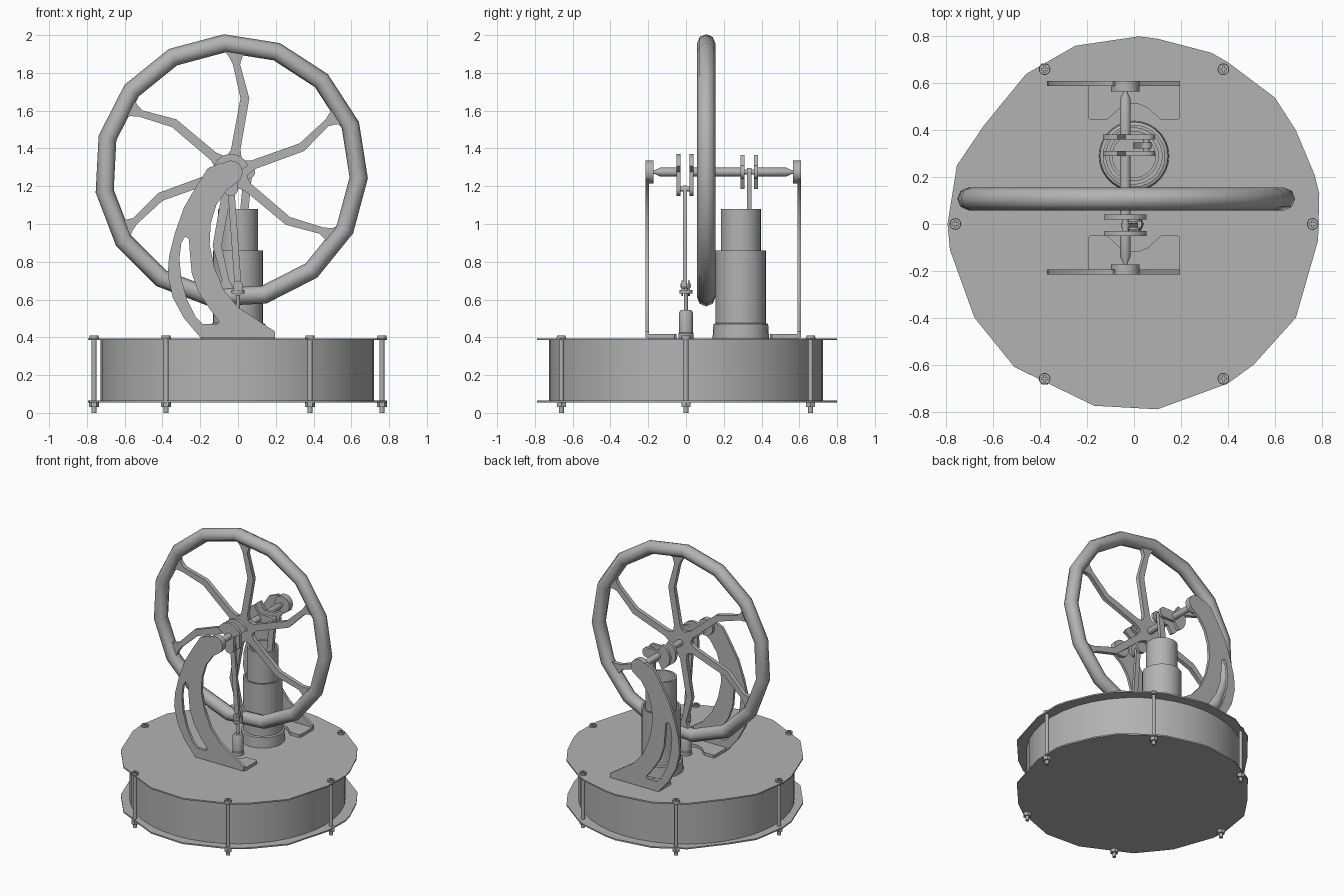
import bpy, bmesh
from math import pi, sin, cos, radians, atan2
from mathutils import Vector, Matrix

old = bpy.data.objects.get("Cube")
if old:
    bpy.data.objects.remove(old, do_unlink=True)

GREY = (0.45, 0.45, 0.45, 1)
metal = bpy.data.materials.new("grey metal")
metal.use_nodes = True
metal.diffuse_color = GREY
metal.node_tree.nodes["Principled BSDF"].inputs["Base Color"].default_value = GREY

SHAFT_X, SHAFT_Z = -0.037, 1.275
UPRIGHT = (pi / 2, 0, 0)      # lays a flat outline in the xz plane
MID_Y = 0.197                 # symmetry plane of the two stands


def finish(obj, angle=35):
    obj.data.materials.clear()
    obj.data.materials.append(metal)
    bpy.ops.object.select_all(action='DESELECT')
    obj.select_set(True)
    bpy.context.view_layer.objects.active = obj
    bpy.ops.object.shade_smooth_by_angle(angle=radians(angle))
    return obj


def lathe(name, profile, segs=24, loc=(0, 0, 0), along_y=False, angle=35):
    """Spin a (radius, height) profile around z, or around y."""
    bm = bmesh.new()
    rings = []
    for r, h in profile:
        count = segs if r > 0 else 1
        rings.append([bm.verts.new((r * cos(2 * pi * i / segs), r * sin(2 * pi * i / segs), h))
                      for i in range(count)])
    for a, b in zip(rings, rings[1:]):
        for i in range(segs):
            j = (i + 1) % segs
            quad = [a[i % len(a)], a[j % len(a)], b[j % len(b)], b[i % len(b)]]
            quad = list(dict.fromkeys(quad))
            if len(quad) > 2:
                bm.faces.new(quad)
    for ring in (rings[0], rings[-1]):
        if len(ring) > 1:
            bm.faces.new(ring)
    bmesh.ops.recalc_face_normals(bm, faces=bm.faces)
    if along_y:
        bm.transform(Matrix.Rotation(-pi / 2, 4, 'X'))
    mesh = bpy.data.meshes.new(name)
    bm.to_mesh(mesh)
    bm.free()
    obj = bpy.data.objects.new(name, mesh)
    obj.location = loc
    bpy.context.collection.objects.link(obj)
    return finish(obj, angle)


def rod(name, radius, start, end, loc, along_y=False, segs=16):
    return lathe(name, [(radius, start), (radius, end)], segs, loc, along_y)


def plate(name, loops, thick, loc, rot=(0, 0, 0)):
    """Flat plate from an outline; further loops become holes."""
    curve = bpy.data.curves.new(name, 'CURVE')
    curve.dimensions = '2D'
    curve.fill_mode = 'BOTH'
    curve.extrude = thick / 2
    for loop in loops:
        spline = curve.splines.new('POLY')
        spline.points.add(len(loop) - 1)
        for p, (x, y) in zip(spline.points, loop):
            p.co = (x, y, 0, 1)
        spline.use_cyclic_u = True
    obj = bpy.data.objects.new(name, curve)
    obj.location, obj.rotation_euler = loc, rot
    bpy.context.collection.objects.link(obj)
    bpy.ops.object.select_all(action='DESELECT')
    obj.select_set(True)
    bpy.context.view_layer.objects.active = obj
    bpy.ops.object.convert(target='MESH')
    return finish(bpy.context.object)


def arc(cx, cy, r, a0, a1, n=12):
    return [(cx + r * cos(radians(a0 + (a1 - a0) * i / n)),
             cy + r * sin(radians(a0 + (a1 - a0) * i / n))) for i in range(n + 1)]


def link_bar(name, top, bottom, r, thick, y):
    """Flat bar with rounded ends between two pins in the xz plane."""
    a = atan2(top[1] - bottom[1], top[0] - bottom[0]) * 180 / pi
    plate(name, [arc(*top, r, a - 90, a + 90) + arc(*bottom, r, a + 90, a + 270)],
          thick, (0, y, 0), UPRIGHT)


# Drum with its two irregular end plates
rod("drum", 0.725, 0.06, 0.39, (-0.004, 0, 0), segs=40)
outline = [(.02, .8), (.1, .79), (.33, .73), (.4, .69), (.6, .54), (.69, .4), (.77, .21), (.79, .13),
           (.785, -.07), (.69, -.4), (.51, -.6), (.4, -.68), (.1, -.79), (-.17, -.775), (-.51, -.61),
           (-.68, -.4), (-.785, -.11), (-.795, 0), (-.755, .25), (-.64, .42), (-.46, .64), (-.25, .76)]
for name, z in (("top_plate", 0.39), ("bottom_plate", 0.06)):
    plate(name, [outline], 0.01, (0, 0, z))

# Six tie bolts: rod, cross-slotted head and nut
cross = []
for k in range(4):
    c, s = cos(k * pi / 2), sin(k * pi / 2)
    cross += [(x * c - y * s, x * s + y * c) for x, y in ((.004, .004), (.004, .014), (-.004, .014))]
for k in range(6):
    x, y = 0.762 * cos(k * pi / 3), 0.762 * sin(k * pi / 3)
    rod("tie_rod", 0.013, 0, 0.395, (x, y, 0), segs=12)
    rod("bolt_seat", 0.025, 0.394, 0.402, (x, y, 0))
    plate("bolt_head", [arc(0, 0, .023, 0, 345, 23), cross], 0.008, (x, y, 0.406))
    rod("nut", 0.027, 0.03, 0.056, (x, y, 0), segs=6)

# Curved stands, mirrored front and back
arm = [(-.09, 1.325), (-.16, 1.295), (-.22, 1.2), (-.285, 1.09), (-.335, .95), (-.365, .83), (-.372, .73),
       (-.345, .61), (-.285, .5), (-.2, .4), (.197, .4), (.197, .43), (.09, .5), (0, .56), (-.075, .65),
       (-.125, .77), (-.15, .89), (-.145, 1.0), (-.115, 1.1), (-.06, 1.18), (.015, 1.235)]
slot = [(-.28, .935), (-.3, .9), (-.31, .82), (-.3, .71), (-.27, .6), (-.225, .51), (-.185, .47),
        (-.11, .47), (-.1, .485), (-.15, .55), (-.21, .64), (-.245, .74), (-.255, .85), (-.26, .92)]
foot = [(-.197, -.2), (.197, -.2), (.197, -.06), (.187, -.05), (.115, -.05), (.06, -.1), (.02, -.117),
        (-.02, -.117), (-.06, -.1), (-.115, -.05), (-.187, -.05), (-.197, -.06)]
for side, sign in (("front", -1), ("back", 1)):
    def across(y):
        return y if sign < 0 else 2 * MID_Y - y
    plate(side + "_stand", [arm, slot], 0.02, (0, across(-.205), 0), UPRIGHT)
    plate(side + "_stand_foot", [[(x, across(y)) for x, y in foot]], 0.024, (0, 0, 0.405))
    rod(side + "_bearing", 0.061, *sorted((across(-.215), across(-.172))), (SHAFT_X, 0, SHAFT_Z), True)
    inner = -0.045 if sign < 0 else 0.02
    lathe(side + "_shaft_end", [(.01, across(-.175)), (.01, across(-.165)), (.023, across(-.138)),
                                (.023, across(inner))], 16, (SHAFT_X, 0, SHAFT_Z), True)
rod("middle_shaft", 0.023, 0.03, 0.3, (SHAFT_X, 0, SHAFT_Z), True)

# Crank webs: counterweight fan on one side, pin arm on the other
web = arc(0, 0, .096, 20, 160) + [(-.035, 0)] + arc(0, -.09, .037, 180, 360) + [(.035, 0)]
for name, ys, turn in (("displacer", (-.04, .03), 0), ("piston", (.3, .371), 90)):
    c, s = cos(radians(turn)), sin(radians(turn))
    shape = [(x * c - y * s, x * s + y * c) for x, y in web]
    for y in ys:
        plate(name + "_crank_web", [shape], 0.022, (SHAFT_X, y, SHAFT_Z), UPRIGHT)
    rod(name + "_crank_pin", 0.014, ys[0], ys[1], (SHAFT_X + .09 * s, 0, SHAFT_Z - .09 * c), True)

# Flywheel rim: fifteen segments with an octagonal section
bpy.ops.mesh.primitive_torus_add(major_segments=15, minor_segments=8, major_radius=0.677, minor_radius=0.0485,
                                 location=(SHAFT_X, 0.107, 1.28), rotation=(pi / 2, radians(3), 0))
bpy.context.object.name = "flywheel_rim"
finish(bpy.context.object, 50)

# Six bent spokes that flare into the rim
spoke = [(-.05, .04), (.0, .12), (.05, .39), (.01, .57), (-.01, .61), (-.04, .645), (.09, .645), (.06, .61),
         (.048, .57), (.097, .39), (.05, .12), (.06, .04)]
for k in range(6):
    c, s = cos(k * pi / 3), sin(k * pi / 3)
    plate("spoke", [[(x * c - y * s, x * s + y * c) for x, y in spoke]], 0.03,
          (SHAFT_X, 0.107, SHAFT_Z), UPRIGHT)
rod("flywheel_hub", 0.095, 0.092, 0.122, (SHAFT_X, 0, SHAFT_Z), True, 12)

# Power cylinder with open top, piston and connecting rod
lathe("power_cylinder", [(0, .385), (.15, .385), (.145, .47), (.133, .475), (.133, .86), (.12, .86), (.12, .8),
                         (.106, .8), (.106, 1.08), (.092, 1.08), (.092, .93), (0, .93)], 28, (0, 0.29, 0))
link_bar("piston_rod", (SHAFT_X + .09, SHAFT_Z), (0.02, 0.93), 0.022, 0.026, 0.335)

# Displacer guide, rod, clevis and connecting rod
lathe("displacer_guide", [(.04, .385), (.04, .42), (.036, .425), (.036, .53), (.028, .545), (0, .545)], 20)
rod("displacer_rod", 0.01, 0.5, 0.66, (0, 0, 0), segs=12)
rod("clevis_collar", 0.034, 0.632, 0.65, (0, 0, 0))
for y in (-.02, .016):
    link_bar("clevis_cheek", (0, .675), (0, .645), 0.025, 0.009, y)
rod("clevis_pin", 0.01, -0.028, 0.026, (0, 0, 0.675), True)
link_bar("displacer_link", (SHAFT_X, SHAFT_Z - .09), (0, .675), 0.018, 0.02, -0.005)
